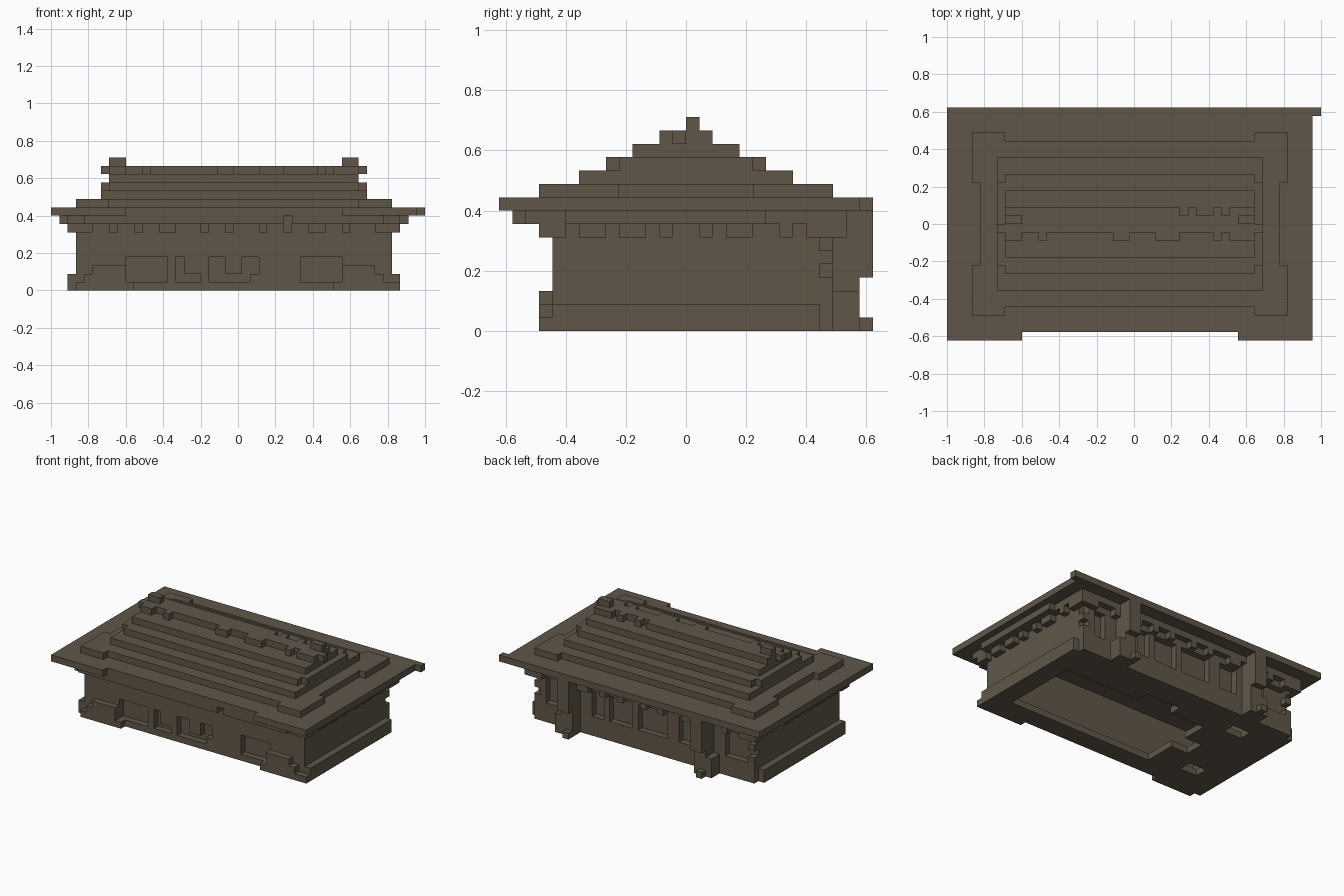
import bpy
import bmesh
from math import radians
from mathutils import Vector

cube = bpy.data.objects.get("Cube")
if cube:
    bpy.data.objects.remove(cube, do_unlink=True)

U = 2 / 45                        # one block
ORIGIN = Vector((-1, -14 * U, 0))

stone = bpy.data.materials.new("brown_stone")
stone.use_nodes = True
COLOUR = (0.115, 0.094, 0.066, 1)
stone.diffuse_color = COLOUR
stone.node_tree.nodes["Principled BSDF"].inputs["Base Color"].default_value = COLOUR


def cells(box):
    """All block positions in a box given as (x0, x1, y0, y1, z0, z1)."""
    a, b, c, d, e, f = box
    return {(x, y, z) for x in range(a, b) for y in range(c, d) for z in range(e, f)}


def blocks(name, solid, cut=()):
    """Stack boxes, carve others out, and skin the blocks that remain."""
    filled = set()
    for box in solid:
        filled |= cells(box)
    for box in cut:
        filled -= cells(box)
    bm = bmesh.new()
    for cell in filled:
        base = Vector(cell)
        for axis in range(3):
            for side in (0, 1):
                step = list(cell)
                step[axis] += 2 * side - 1
                if tuple(step) in filled:
                    continue
                n, u, v = Vector(), Vector(), Vector()
                n[axis] = side
                u[(axis + 1) % 3] = 1
                v[(axis + 2) % 3] = 1
                ring = [n, n + u, n + u + v, n + v]
                if not side:
                    ring.reverse()
                bm.faces.new([bm.verts.new(ORIGIN + (base + p) * U) for p in ring])
    bmesh.ops.remove_doubles(bm, verts=bm.verts, dist=U / 100)
    bmesh.ops.dissolve_limit(bm, angle_limit=radians(1), verts=bm.verts, edges=bm.edges)
    mesh = bpy.data.meshes.new(name)
    bm.to_mesh(mesh)
    bm.free()
    mesh.materials.append(stone)
    obj = bpy.data.objects.new(name, mesh)
    bpy.context.collection.objects.link(obj)
    return obj


# Hollow hall with recessed front and back windows
windows = [
    (9, 14, 4, 5, 1, 4), (30, 35, 4, 5, 1, 4),        # wide front windows
    (15, 16, 4, 5, 1, 4), (16, 18, 4, 5, 1, 2),       # small front recess
    (19, 21, 4, 5, 1, 4), (21, 23, 4, 5, 1, 2), (23, 24, 4, 5, 1, 4),
    (24, 25, 4, 5, 2, 4),
]
for x0, x1 in ((4, 8), (13, 16), (18, 23), (24, 28), (29, 31), (37, 39)):
    windows.append((x0, x1, 24, 25, 3, 7))
blocks("hall_walls", [(3, 41, 4, 25, 0, 9)],
       [(5, 39, 6, 23, 0, 8)] + windows +
       [(40, 41, 24, 25, 4, 5), (40, 41, 24, 25, 6, 8),
        (3, 4, 24, 25, 4, 5), (3, 4, 24, 25, 6, 8)])

# Floor slab with irregular openings
blocks("floor", [(5, 39, 6, 23, 0, 1)],
       [(14, 39, 7, 19, 0, 1), (8, 11, 20, 22, 0, 1),
        (6, 9, 8, 10, 0, 1), (11, 14, 12, 15, 0, 1), (20, 26, 19, 21, 0, 1)])

# Plinth along the sides, with stepped corner blocks on the front
plinth = [(2, 3, 4, 24, 0, 2), (41, 42, 4, 24, 0, 2), (41, 42, 3, 4, 0, 1)]
for mirrored in (False, True):
    for x0, x1, top in ((3, 4, 1), (4, 5, 2), (5, 9, 3), (9, 10, 1)):
        if mirrored:
            x0, x1 = 44 - x1, 44 - x0
        plinth.append((x0, x1, 3, 4, 0, top))
blocks("plinth", plinth)

# Back posts with feet and a pedestal on the outer side
for x, outer, name in ((10, 9, "right_post"), (33, 35, "left_post")):
    blocks(name, [(x, x + 2, 25, 27, 0, 9), (x, x + 2, 27, 28, 4, 9),
                  (outer, outer + 1, 25, 27, 0, 3), (x, x + 1, 27, 28, 0, 1)])

# Stepped cornice under the eaves, with one gap on the front
blocks("cornice", [(2, 42, 2, 26, 8, 9), (4, 40, 1, 2, 8, 9), (1, 43, 5, 20, 8, 9)],
       [(3, 41, 4, 25, 8, 9), (28, 29, 1, 3, 8, 9)])

# Eave brackets all around
brackets = []
for x0, x1 in ((2, 5), (7, 8), (10, 11), (13, 15), (18, 19), (21, 22),
               (25, 26), (28, 29), (31, 33), (35, 36), (39, 42)):
    brackets += [(x0, x1, 3, 4, 7, 8), (x0, x1, 25, 26, 7, 8)]
for y0, y1 in ((3, 5), (6, 8), (9, 11), (12, 13), (15, 16), (17, 19), (21, 22), (23, 25)):
    brackets += [(2, 3, y0, y1, 7, 8), (41, 42, y0, y1, 7, 8)]
blocks("eave_brackets", brackets)

# Wide eaves
blocks("eaves", [(0, 44, 1, 28, 9, 10), (44, 45, 27, 28, 9, 10),
                 (0, 9, 0, 1, 9, 10), (35, 44, 0, 1, 9, 10)])

# Lowest roof step, with raised corners
step = [(4, 40, 4, 24, 10, 11)]
for x0, x1 in ((3, 7), (37, 41)):
    for y0, y1 in ((3, 9), (19, 25)):
        step.append((x0, x1, y0, y1, 10, 11))
blocks("lower_roof", step)

# Upper roof steps
blocks("upper_roof", [(6, 38, 6, 22, 11, 12), (7, 37, 8, 20, 12, 13),
                      (6, 38, 9, 19, 12, 13), (7, 37, 10, 18, 13, 14)])

# Ridge with an uneven edge and raised ends
ridge = [(7, 37, 13, 15, 14, 15), (7, 28, 15, 16, 14, 15),
         (6, 7, 13, 14, 14, 15), (37, 38, 13, 14, 14, 15),
         (7, 9, 14, 15, 15, 16), (35, 37, 14, 15, 15, 16)]
for x0, x1 in ((7, 9), (11, 12), (20, 22), (25, 28), (32, 33), (34, 37)):
    ridge.append((x0, x1, 12, 13, 14, 15))
for x0, x1 in ((29, 30), (32, 33), (34, 37)):
    ridge.append((x0, x1, 15, 16, 14, 15))
blocks("ridge", ridge)
